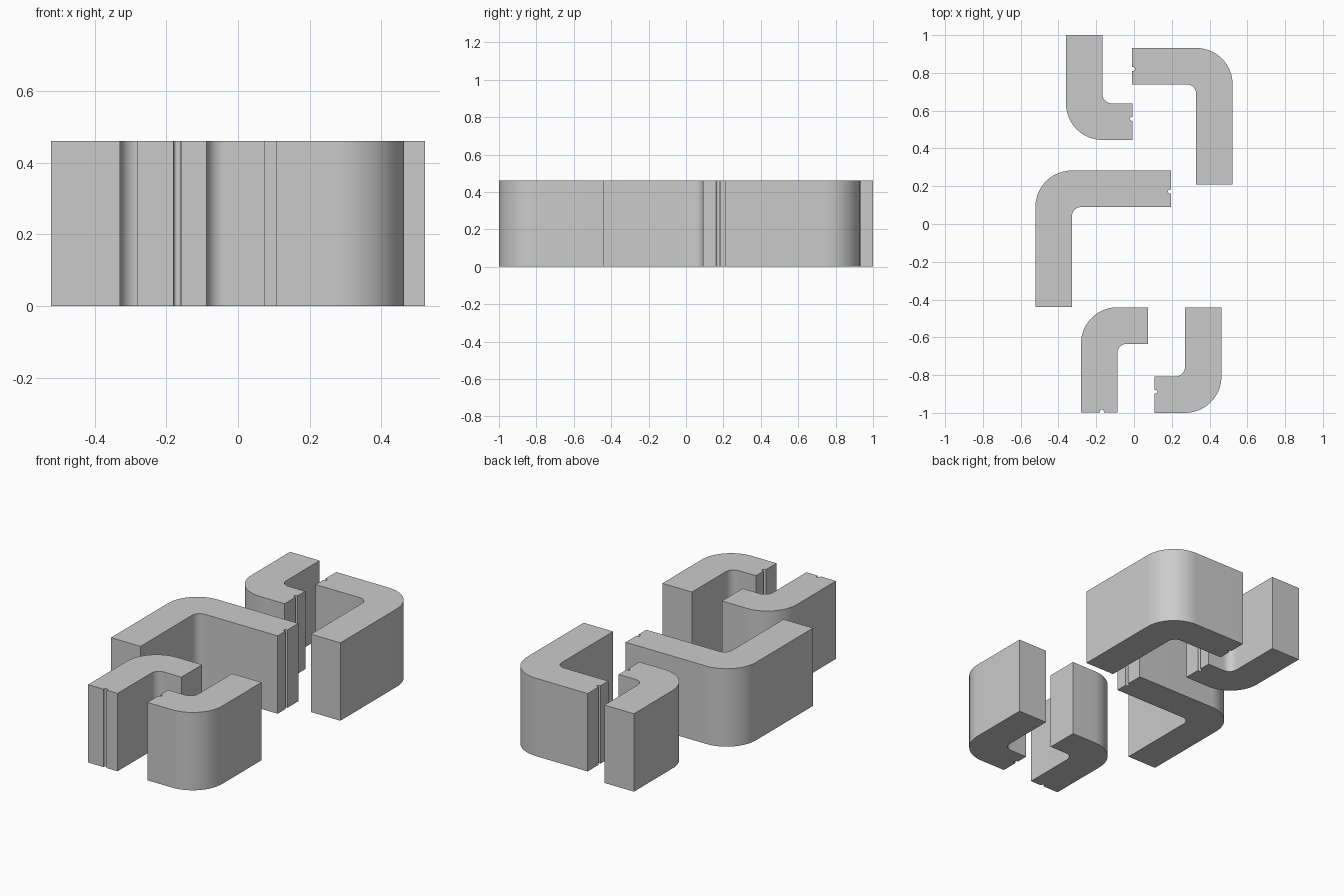
import bpy, bmesh, math

if "Cube" in bpy.data.objects:
    bpy.data.objects.remove(bpy.data.objects["Cube"])

H = 0.46        # wall height
W = 0.193       # wall thickness, also the outer corner radius
R_IN = 0.05     # inner corner radius
NOTCH = 0.01    # half width of the end groove

grey = bpy.data.materials.new("light_grey")
grey.diffuse_color = (0.6, 0.6, 0.6, 1)
grey.use_nodes = True
grey.node_tree.nodes["Principled BSDF"].inputs["Base Color"].default_value = grey.diffuse_color


def arc(cx, cy, r, a0, a1, n):
    return [(cx + r * math.cos(math.radians(a0 + (a1 - a0) * i / n)),
             cy + r * math.sin(math.radians(a0 + (a1 - a0) * i / n)))
            for i in range(n + 1)]


def corner_wall(name, corner, u, v, a, b, grooved=True):
    """L-shaped wall: arm of length a along u (grooved end), arm b along v."""
    mid = W / 2 + 0.015
    pts = arc(W, W, W, 180, 270, 20)                          # outer corner
    pts.append((a, 0))
    if grooved:                                               # end groove
        pts.append((a, mid - NOTCH))
        pts += arc(a - 0.006, mid, NOTCH, 270, 90, 8)
        pts.append((a, mid + NOTCH))
    pts.append((a, W))
    pts += arc(W + R_IN, W + R_IN, R_IN, 270, 180, 10)        # inner corner
    pts += [(W, b), (0, b)]

    bm = bmesh.new()
    verts = [bm.verts.new((corner[0] + s * u[0] + t * v[0],
                           corner[1] + s * u[1] + t * v[1], 0)) for s, t in pts]
    base = bm.faces.new(verts)
    top = bmesh.ops.extrude_face_region(bm, geom=[base])["geom"]
    bmesh.ops.translate(bm, vec=(0, 0, H),
                        verts=[g for g in top if isinstance(g, bmesh.types.BMVert)])
    bmesh.ops.recalc_face_normals(bm, faces=bm.faces)
    mesh = bpy.data.meshes.new(name)
    bm.to_mesh(mesh)
    bm.free()
    mesh.materials.append(grey)
    ob = bpy.data.objects.new(name, mesh)
    bpy.context.collection.objects.link(ob)
    bpy.ops.object.select_all(action='DESELECT')
    ob.select_set(True)
    bpy.context.view_layer.objects.active = ob
    bpy.ops.object.shade_smooth_by_angle(angle=math.radians(25))


E, Wt, N, S = (1, 0), (-1, 0), (0, 1), (0, -1)

# name, outer corner, grooved arm direction, other arm direction, lengths
corner_wall("back_left_wall", (-0.36, 0.445), E, N, 0.353, 0.555)
corner_wall("back_right_wall", (0.522, 0.932), Wt, S, 0.532, 0.722)
corner_wall("middle_wall", (-0.522, 0.283), E, S, 0.718, 0.723)
corner_wall("front_left_wall", (-0.281, -0.441), S, E, 0.557, 0.355)
corner_wall("front_right_wall", (0.463, -1.0), Wt, N, 0.355, 0.559)
